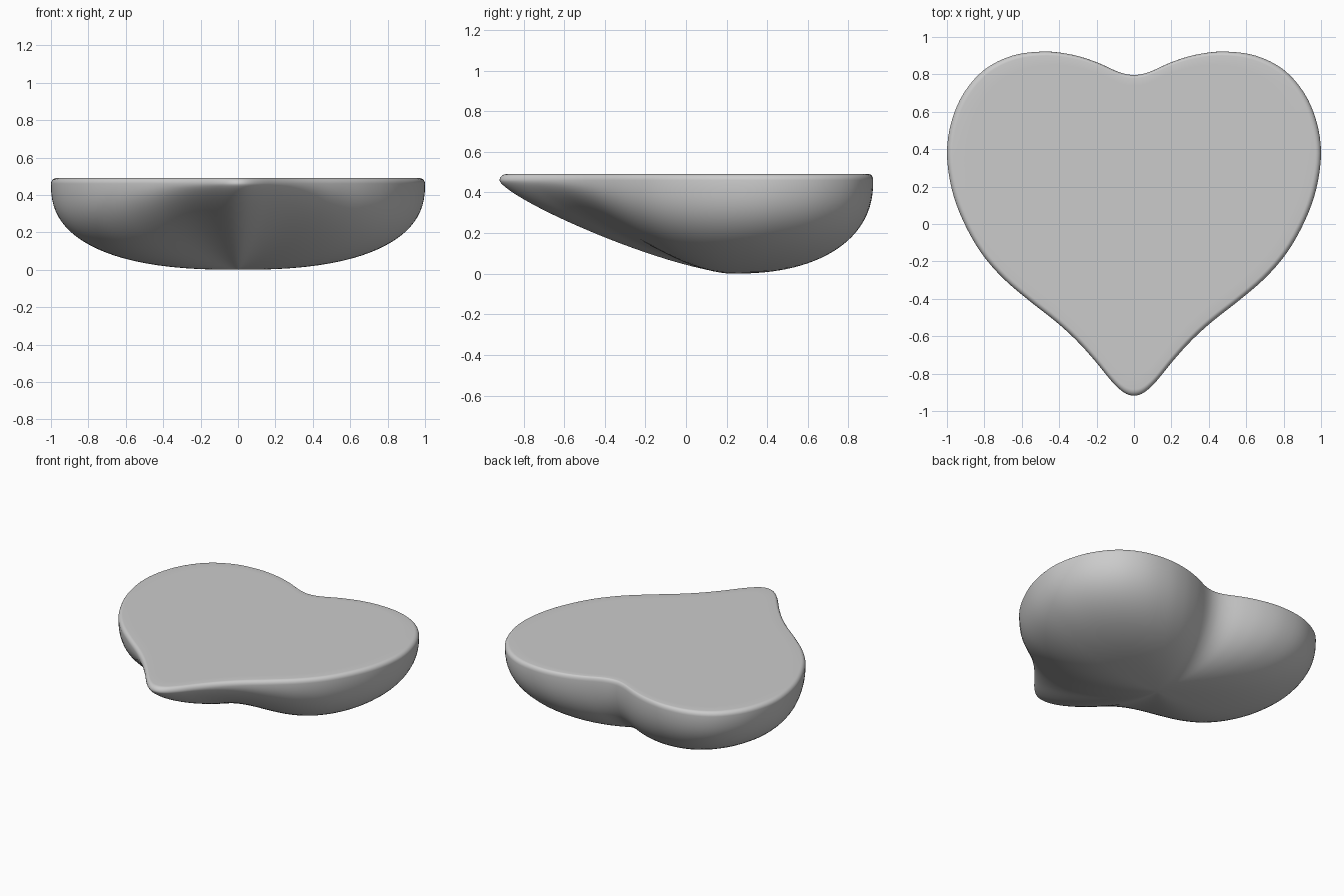
import bpy, bmesh, math
from mathutils import Vector

cube = bpy.data.objects.get("Cube")
if cube:
    bpy.data.objects.remove(cube, do_unlink=True)

HEIGHT, RIM = 0.49, 0.03
CENTRE = Vector((0, 0.23))

# Half of the heart outline, from the cleft round to the tip
HALF = [(0, .797), (.08, .812), (.2, .865), (.33, .905), (.48, .922), (.65, .9),
        (.8, .825), (.91, .7), (.975, .55), (1, .38), (.975, .19), (.915, .02),
        (.82, -.15), (.7, -.29), (.56, -.41), (.42, -.52), (.31, -.62),
        (.21, -.73), (.12, -.84), (.055, -.9), (0, -.918)]


def smooth_loop(points, steps):
    """Closed Catmull-Rom curve through the points."""
    n, out = len(points), []
    for i in range(n):
        a, b, c, d = (Vector(points[(i + k) % n]) for k in (-1, 0, 1, 2))
        for j in range(steps):
            t = j / steps
            out.append(b + (c - a) * t / 2
                       + (a * 2 - b * 5 + c * 4 - d) * t ** 2 / 2
                       + (b * 3 - a - c * 3 + d) * t ** 3 / 2)
    return out


def belly_height(s, direction):
    """Underside height: full bowl at the lobes, long ramp towards the tip."""
    power = 2.5 - 0.25 * max(0, direction.y)
    bowl = 1 - (1 - s ** power) ** (1 / power)
    ramp = 0.9 * s ** 1.4 + 0.1 * (1 - math.sqrt(1 - s ** 8))
    weight = max(0, -direction.y) ** 2.5
    return (HEIGHT - RIM) * (bowl + (ramp - bowl) * weight)


outline = smooth_loop(HALF + [(-x, y) for x, y in HALF[-2:0:-1]], 4)
spokes = [p - CENTRE for p in outline]
bm = bmesh.new()


def add_ring(scale, height):
    verts = []
    for spoke in spokes:
        p = CENTRE + spoke * scale
        z = height if height is not None else belly_height(scale, spoke.normalized())
        verts.append(bm.verts.new((p.x, p.y, z)))
    return verts


# Rounded underside, rolled rim and flat top
rings = [add_ring(math.sin(k / 28 * math.pi / 2), None) for k in range(1, 29)]
for k in range(1, 7):
    a = k / 6 * math.pi / 2
    rings.append(add_ring(1 - RIM * (1 - math.cos(a)), HEIGHT - RIM + RIM * math.sin(a)))
rings.append(add_ring(0.9, HEIGHT))

count = len(spokes)
for lower, upper in zip(rings, rings[1:]):
    for i in range(count):
        j = (i + 1) % count
        bm.faces.new((lower[i], lower[j], upper[j], upper[i]))
pole = bm.verts.new((CENTRE.x, CENTRE.y, 0))
for i in range(count):
    bm.faces.new((pole, rings[0][(i + 1) % count], rings[0][i]))
bm.faces.new(rings[-1])
bmesh.ops.recalc_face_normals(bm, faces=bm.faces)

mesh = bpy.data.meshes.new("heart_half")
bm.to_mesh(mesh)
bm.free()
heart = bpy.data.objects.new("heart_half", mesh)
bpy.context.collection.objects.link(heart)
bpy.context.view_layer.objects.active = heart
heart.select_set(True)
bpy.ops.object.shade_smooth_by_angle(angle=math.radians(50))
